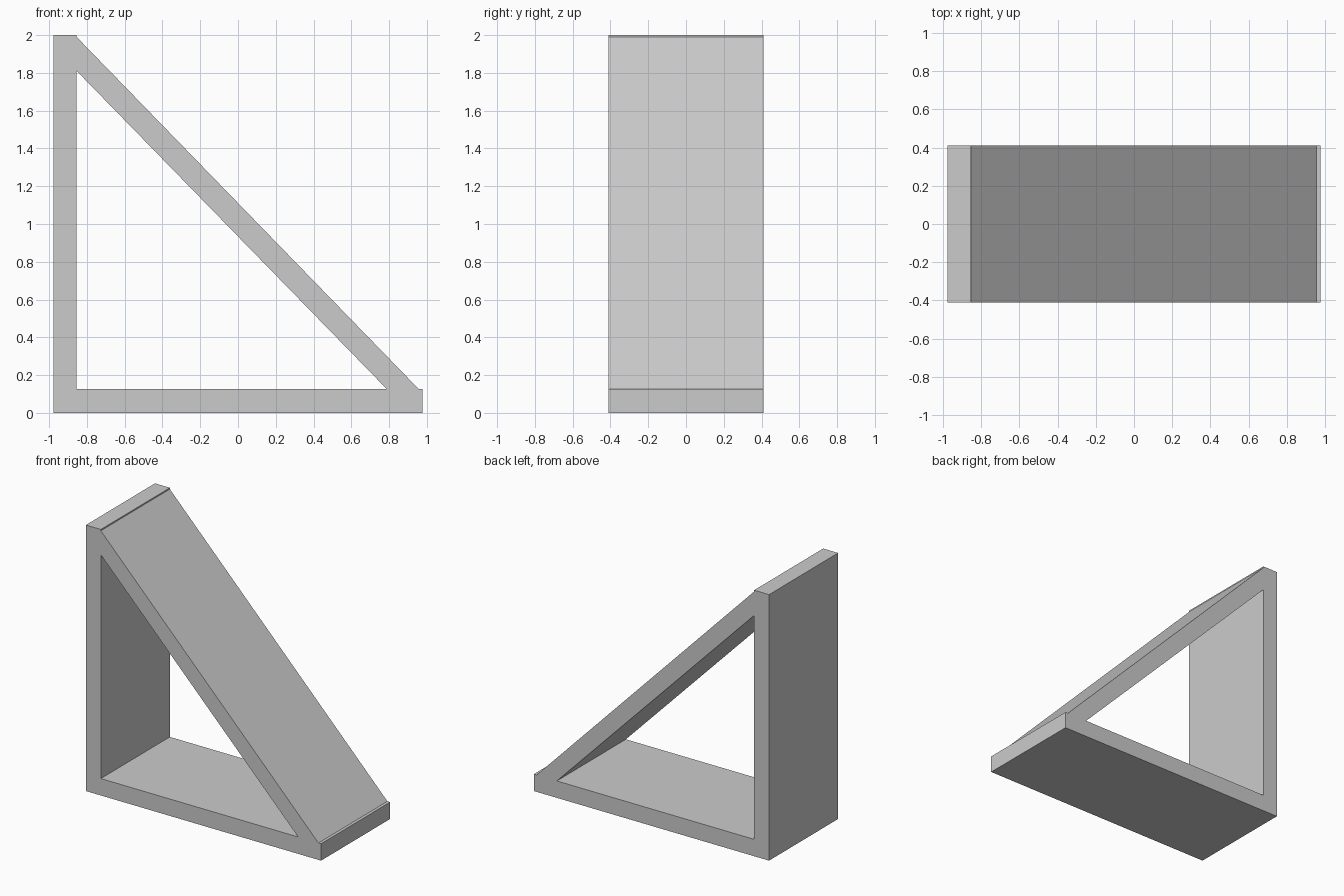
import bpy, bmesh

if "Cube" in bpy.data.objects:
    bpy.data.objects.remove(bpy.data.objects["Cube"])

HALF_DEPTH = 0.41


def prism(name, profile):
    """Extrude an x-z profile along y, centred on y = 0."""
    bm = bmesh.new()
    face = bm.faces.new([bm.verts.new((x, -HALF_DEPTH, z)) for x, z in profile])
    ext = bmesh.ops.extrude_face_region(bm, geom=[face], use_keep_orig=True)
    verts = [v for v in ext["geom"] if isinstance(v, bmesh.types.BMVert)]
    bmesh.ops.translate(bm, verts=verts, vec=(0, 2 * HALF_DEPTH, 0))
    bmesh.ops.recalc_face_normals(bm, faces=bm.faces)
    mesh = bpy.data.meshes.new(name)
    bm.to_mesh(mesh)
    bm.free()
    obj = bpy.data.objects.new(name, mesh)
    bpy.context.collection.objects.link(obj)
    return obj


EDGE, INNER, THICK = 0.978, -0.854, 0.127

# L-shaped frame: upright post and base plate
prism("upright_and_base", [(-EDGE, 0), (EDGE, 0), (EDGE, THICK),
                           (INNER, THICK), (INNER, 2), (-EDGE, 2)])

# Diagonal brace, cut flush against post and base
prism("diagonal_brace", [(0.787, THICK), (0.956, THICK),
                         (INNER, 1.99), (INNER, 1.81)])
